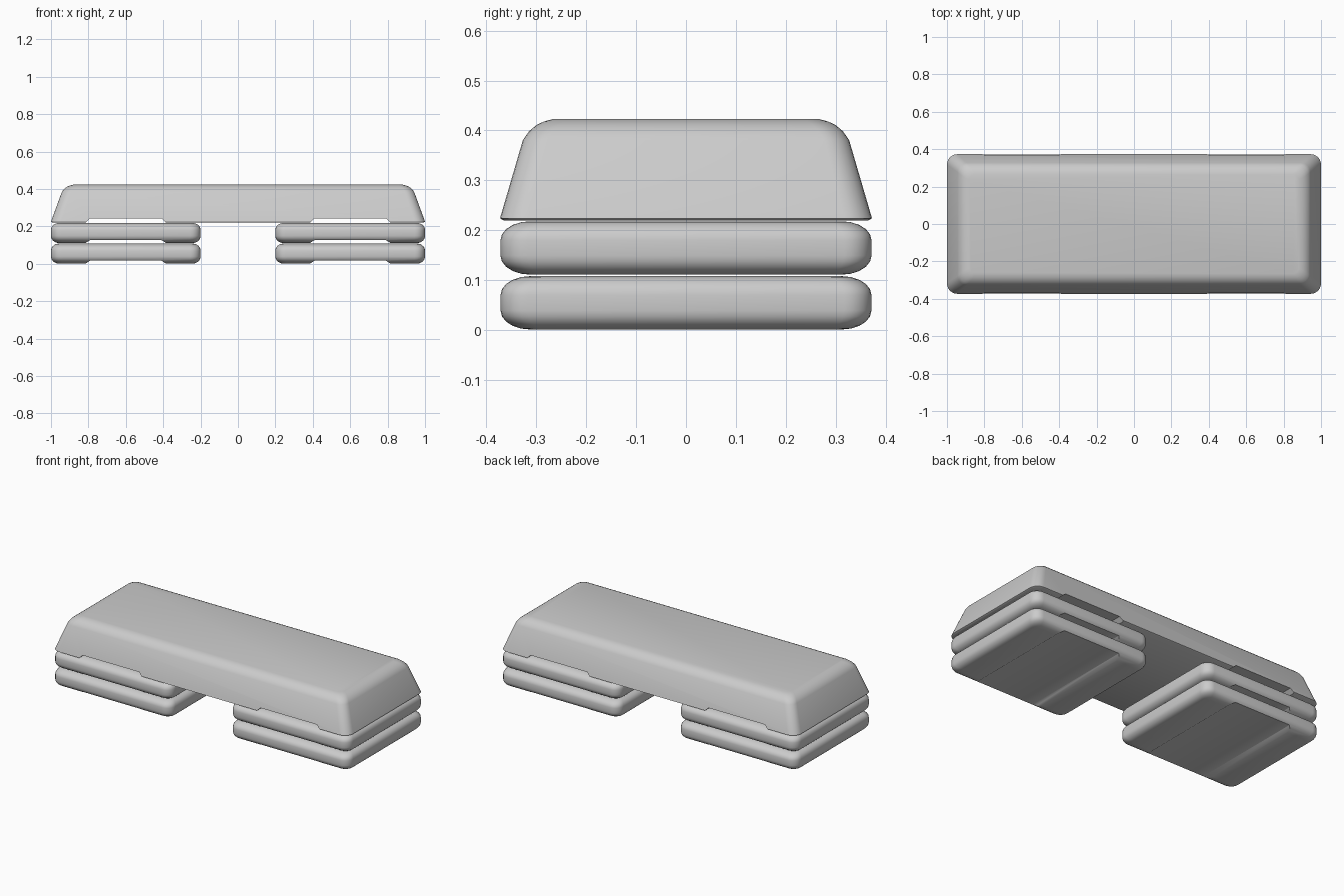
import bpy, bmesh, math

if "Cube" in bpy.data.objects:
    bpy.data.objects.remove(bpy.data.objects["Cube"])


def ring_points(cx, hx, hy, r, z, seg=6):
    # rounded rectangle outline
    pts = []
    for k, (sx, sy) in enumerate(((1, 1), (-1, 1), (-1, -1), (1, -1))):
        for i in range(seg + 1):
            a = math.pi / 2 * (k + i / seg)
            pts.append((cx + sx * (hx - r) + r * math.cos(a),
                        sy * (hy - r) + r * math.sin(a), z))
    return pts


def loft(name, rings):
    bm = bmesh.new()
    loops = [[bm.verts.new(p) for p in ring_points(*r)] for r in rings]
    n = len(loops[0])
    for a, b in zip(loops, loops[1:]):
        for i in range(n):
            j = (i + 1) % n
            bm.faces.new((a[i], a[j], b[j], b[i]))
    bm.faces.new(loops[0][::-1])
    bm.faces.new(loops[-1])
    return to_object(name, bm)


def to_object(name, bm):
    bmesh.ops.recalc_face_normals(bm, faces=bm.faces)
    me = bpy.data.meshes.new(name)
    bm.to_mesh(me)
    bm.free()
    ob = bpy.data.objects.new(name, me)
    bpy.context.collection.objects.link(ob)
    return ob


def cut_channel(ob, side, z, depth):
    # shallow through-slot with sloped ends, along y
    bm = bmesh.new()
    prof = [(0.385, z - 0.02), (0.385, z), (0.41, z + depth),
            (0.79, z + depth), (0.815, z), (0.815, z - 0.02)]
    f = bm.faces.new([bm.verts.new((side * x, -0.6, h)) for x, h in prof])
    ext = bmesh.ops.extrude_face_region(bm, geom=[f])["geom"]
    bmesh.ops.translate(bm, vec=(0, 1.2, 0),
                        verts=[v for v in ext if isinstance(v, bmesh.types.BMVert)])
    cutter = to_object("channel_cutter", bm)
    cutter.hide_render = True
    activate(ob)
    mod = ob.modifiers.new("channel", "BOOLEAN")
    mod.operation = "DIFFERENCE"
    mod.solver = "EXACT"
    mod.object = cutter
    bpy.ops.object.modifier_apply(modifier=mod.name)
    bpy.data.objects.remove(cutter, do_unlink=True)


def activate(ob):
    bpy.ops.object.select_all(action="DESELECT")
    ob.select_set(True)
    bpy.context.view_layer.objects.active = ob


def smooth(ob):
    activate(ob)
    bpy.ops.object.shade_smooth_by_angle(angle=math.radians(35))


# Step platform with tapered sides and rounded top edge
platform = loft("step_platform", [
    (0, 0.992, 0.366, 0.05, 0.222),
    (0, 1.0, 0.373, 0.055, 0.226),
    (0, 0.997, 0.37, 0.055, 0.236),
    (0, 0.943, 0.327, 0.05, 0.383),
    (0, 0.932, 0.315, 0.048, 0.400),
    (0, 0.915, 0.300, 0.045, 0.413),
    (0, 0.900, 0.285, 0.04, 0.420),
    (0, 0.880, 0.266, 0.03, 0.425)])
for s in (-1, 1):
    cut_channel(platform, s, 0.222, 0.023)
smooth(platform)

# Stacked riser blocks, two under each end
STEPS = 5
for s, label in ((-1, "left"), (1, "right")):
    for level, z0 in (("lower", 0.003), ("upper", 0.113)):
        lower = [(1 - math.sin(t), 1 - math.cos(t)) for t in
                 (math.pi / 2 * i / STEPS for i in range(STEPS + 1))]
        h = 0.107
        prof = [(i, z0 + 0.038 * d) for i, d in lower]
        prof += [(i, z0 + h - 0.038 * d) for i, d in reversed(lower)]
        riser = loft(f"{label}_{level}_riser", [
            (0.6 * s, 0.4 - 0.042 * i, 0.372 - 0.06 * i, 0.055 - 0.025 * i, z)
            for i, z in prof])
        cut_channel(riser, s, z0, 0.016)
        smooth(riser)
# Rest the stack on the ground plane
for ob in bpy.context.collection.objects:
    ob.location.z = -0.002
